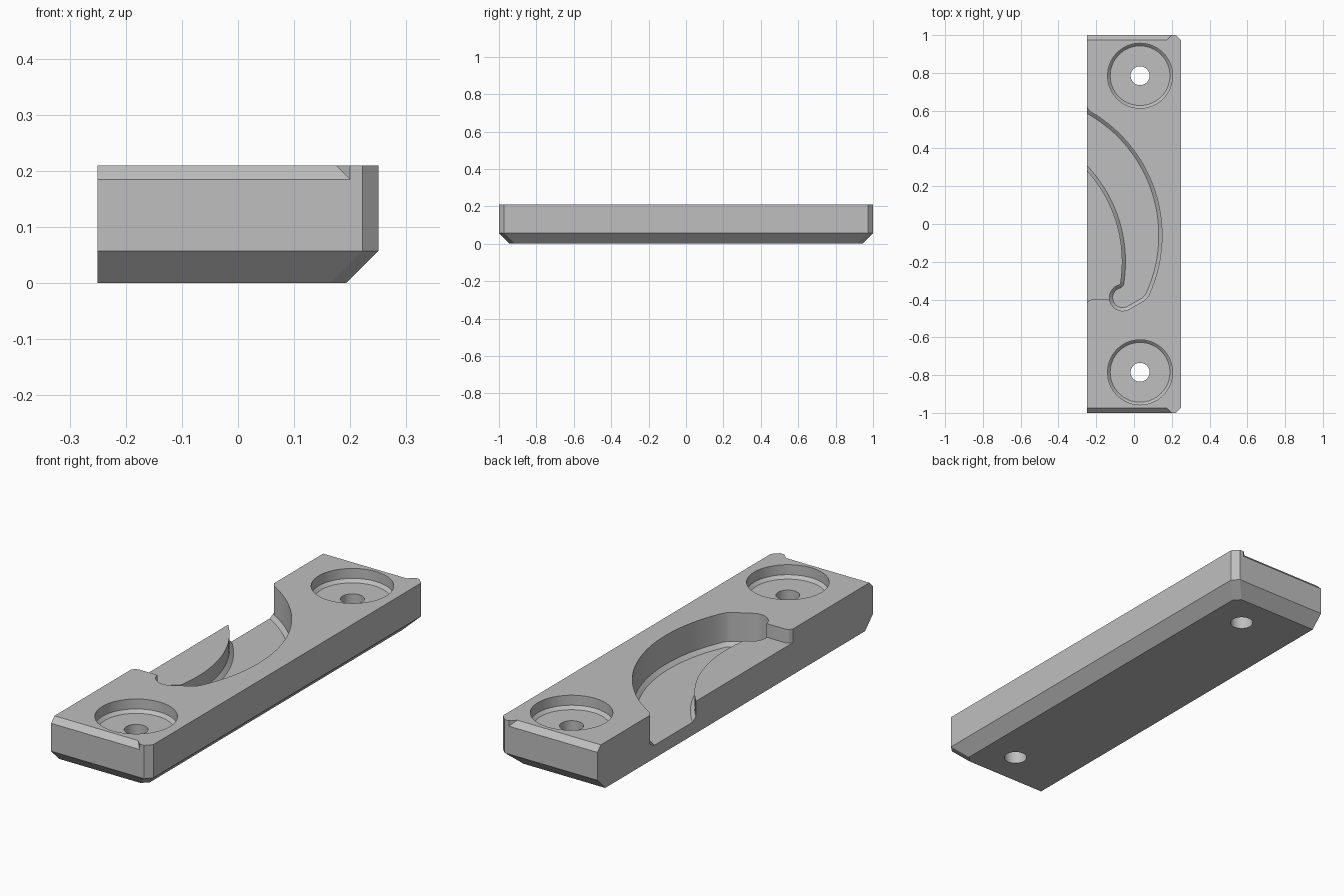
import bpy, bmesh, math
from mathutils import Vector

cube = bpy.data.objects.get("Cube")
if cube:
    bpy.data.objects.remove(cube, do_unlink=True)

TOP = 0.21
gray = bpy.data.materials.new("plain gray")
gray.use_nodes = True
gray.diffuse_color = (0.52, 0.52, 0.52, 1)
gray.node_tree.nodes["Principled BSDF"].inputs["Base Color"].default_value = gray.diffuse_color


def finish(name, bm):
    bmesh.ops.recalc_face_normals(bm, faces=bm.faces)
    mesh = bpy.data.meshes.new(name)
    bm.to_mesh(mesh)
    bm.free()
    mesh.materials.append(gray)
    obj = bpy.data.objects.new(name, mesh)
    bpy.context.collection.objects.link(obj)
    return obj


def loft(name, layers):
    """Solid through a stack of (outline, height) layers."""
    bm = bmesh.new()
    rings = [[bm.verts.new((x, y, z)) for x, y in pts] for pts, z in layers]
    for a, b in zip(rings, rings[1:]):
        for i in range(len(a)):
            j = (i + 1) % len(a)
            bm.faces.new((a[i], a[j], b[j], b[i]))
    bm.faces.new(rings[0][::-1])
    bm.faces.new(rings[-1])
    return finish(name, bm)


def arc(cx, cy, r, start, end, n):
    angles = [math.radians(start + (end - start) * i / n) for i in range(n + 1)]
    return [(cx + r * math.cos(a), cy + r * math.sin(a)) for a in angles]


def inset(pts, d):
    """Move a counter-clockwise outline inward by d."""
    out = []
    for i, p in enumerate(pts):
        p = Vector(p)
        u = (p - Vector(pts[i - 1])).normalized()
        v = (Vector(pts[(i + 1) % len(pts)]) - p).normalized()
        n = Vector((-u.y - v.y, u.x + v.x)).normalized()
        out.append(tuple(p + n * d / max(0.5, n.dot(Vector((-u.y, u.x))))))
    return out


def pocket(name, pts, floor, bevel):
    """Cutter with a chamfer around its floor."""
    return loft(name, [(inset(pts, bevel), floor), (pts, floor + bevel), (pts, TOP + 0.1)])


# Main block with chamfered lower edges and clipped corners
def outline(i):
    half = [(-0.25, -1 + i), (0.222 - i, -1 + i), (0.25 - i, -0.972 + i)]
    return half + [(x, -y) for x, y in reversed(half)]


block = loft("mounting_block", [(outline(0.057), 0), (outline(0), 0.057), (outline(0), TOP)])
cutters = []

# Countersunk screw pockets and through holes
for y in (-0.785, 0.785):
    cutters.append(pocket("screw_pocket", arc(0.032, y, 0.172, 0, 354.375, 63), 0.15, 0.014))
    hole = arc(0.032, y, 0.05, 0, 348.75, 31)
    cutters.append(loft("screw_hole", [(hole, -0.1), (hole, 0.3)]))

# Deep curved channel with a hooked end
channel = arc(-0.607, -0.06, 0.755, -21.8, 60.5, 48)
channel += [(-0.25, 0.62), (-0.32, 0.62)]
channel += arc(-0.782, -0.2, 0.72, 50, -9.2, 36)
channel += arc(-0.06, -0.39, 0.07, 105, 300, 20)
channel += [(0.055, -0.405), (0.075, -0.385)]
cutters.append(pocket("curved_channel", channel, 0.06, 0.017))

# Shallow shelf inside the curve
shelf = [(-0.32, -0.42), (-0.25, -0.42), (-0.24, -0.406), (-0.225, -0.4), (-0.1, -0.4)]
shelf += arc(-0.782, -0.2, 0.75, -12, 51, 36)
cutters.append(loft("shelf_cut", [(shelf, 0.147), (shelf, 0.32)]))

# Chamfers along the top end edges, stopping short of the clipped corner
for s in (-1, 1):
    bm = bmesh.new()
    for y, z, x in ((1.02, 0.165, 0.22), (0.955, 0.23, 0.155), (1.02, 0.23, 0.22)):
        for px in (-0.3, x):
            bm.verts.new((px, s * y, z))
    bmesh.ops.convex_hull(bm, input=bm.verts)
    cutters.append(finish("end_chamfer", bm))

# Carve the block
bpy.context.view_layer.objects.active = block
for cutter in cutters:
    cutter.hide_render = True
    mod = block.modifiers.new("cut", 'BOOLEAN')
    mod.operation = 'DIFFERENCE'
    mod.solver = 'EXACT'
    mod.object = cutter
    bpy.ops.object.modifier_apply(modifier=mod.name)
    bpy.data.objects.remove(cutter, do_unlink=True)

# Smooth the curved walls, keep edges crisp
bpy.ops.object.select_all(action='DESELECT')
block.select_set(True)
bpy.ops.object.shade_smooth_by_angle(angle=math.radians(25))
